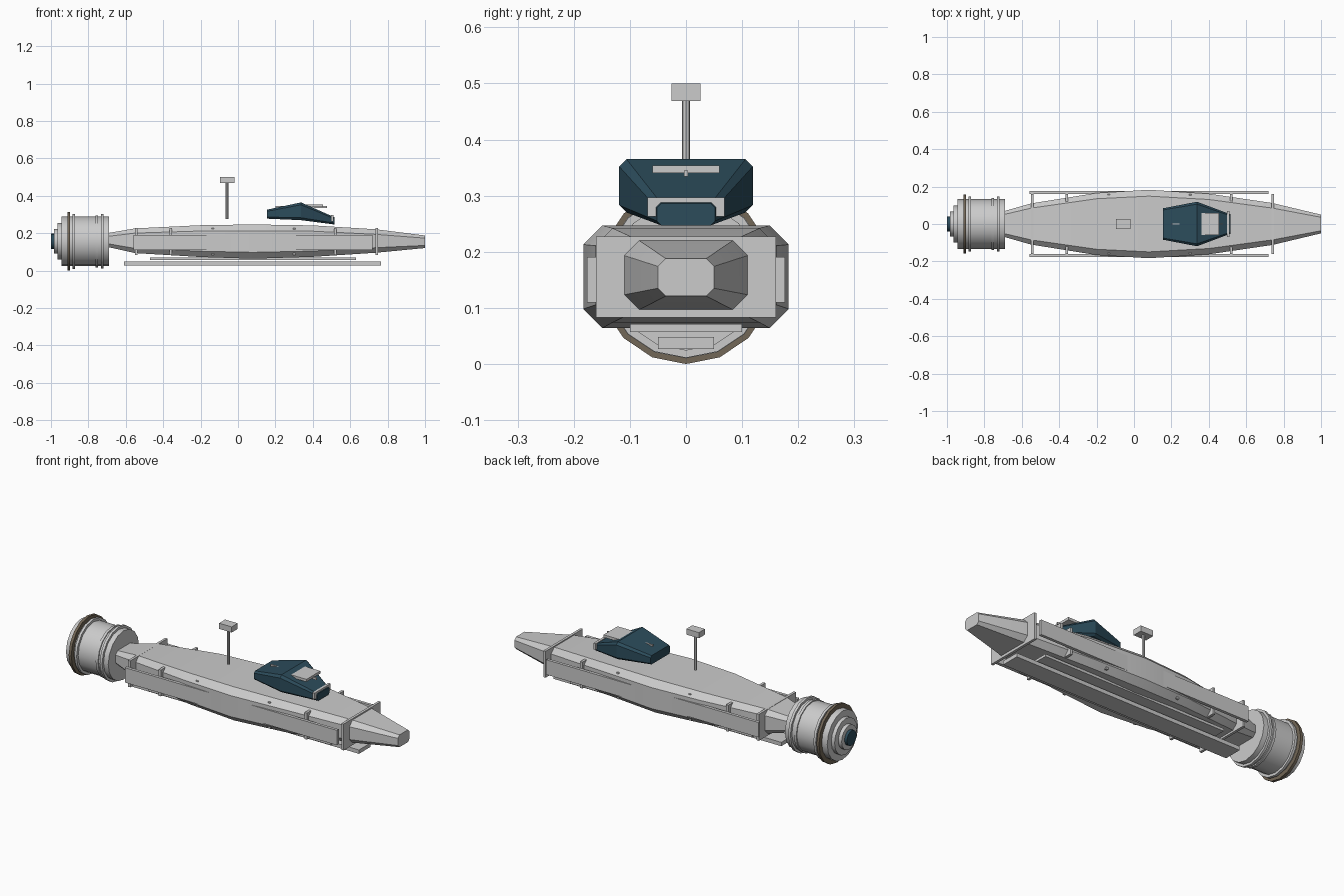
import bpy, bmesh, math
from mathutils import Vector

if "Cube" in bpy.data.objects:
    bpy.data.objects.remove(bpy.data.objects["Cube"])


def material(name, rgb):
    m = bpy.data.materials.new(name)
    m.diffuse_color = (*rgb, 1)
    m.use_nodes = True
    m.node_tree.nodes["Principled BSDF"].inputs["Base Color"].default_value = m.diffuse_color
    return m


BLUE = material("dark_blue", (0.025, 0.072, 0.105))
BROWN = material("brown", (0.17, 0.135, 0.095))


def finish(name, bm, mat=None, smooth=False):
    bmesh.ops.recalc_face_normals(bm, faces=bm.faces)
    me = bpy.data.meshes.new(name)
    bm.to_mesh(me)
    bm.free()
    ob = bpy.data.objects.new(name, me)
    bpy.context.collection.objects.link(ob)
    if mat:
        me.materials.append(mat)
    if smooth:
        bpy.ops.object.select_all(action='DESELECT')
        ob.select_set(True)
        bpy.context.view_layer.objects.active = ob
        bpy.ops.object.shade_smooth_by_angle(angle=math.radians(30))
    return ob


def box(name, x0, x1, y0, y1, z0, z1, mat=None):
    bm = bmesh.new()
    bmesh.ops.create_cube(bm, size=1)
    bmesh.ops.scale(bm, vec=Vector((x1 - x0, y1 - y0, z1 - z0)), verts=bm.verts)
    bmesh.ops.translate(bm, vec=Vector((x0 + x1, y0 + y1, z0 + z1)) / 2, verts=bm.verts)
    return finish(name, bm, mat)


def skin(name, rings, mat=None, smooth=False):
    """Bridge a list of equal-length rings and cap both ends."""
    bm = bmesh.new()
    loops = [[bm.verts.new(p) for p in r] for r in rings]
    n = len(loops[0])
    for a, b in zip(loops, loops[1:]):
        for i in range(n):
            j = (i + 1) % n
            bm.faces.new((a[i], a[j], b[j], b[i]))
    bm.faces.new(loops[0])
    bm.faces.new(loops[-1])
    return finish(name, bm, mat, smooth)


def octagon(x, w, z0, z1, c):
    """Chamfered rectangle across the x axis."""
    return [(x, -w + c, z0), (x, w - c, z0), (x, w, z0 + c), (x, w, z1 - c),
            (x, w - c, z1), (x, -w + c, z1), (x, -w, z1 - c), (x, -w, z0 + c)]


def drum(name, x0, x1, r, mat=None):
    """16-sided disc along x with a vertex at the bottom."""
    rings = [[(x, r * math.sin(i * math.tau / 16), 0.157 + r * math.cos(i * math.tau / 16))
              for i in range(16)] for x in (x0, x1)]
    return skin(name, rings, mat, True)


# Main hull: x, half width, bottom, top, chamfer
skin("hull", [octagon(*s) for s in (
    (-0.69, 0.070, 0.125, 0.202, 0.018),
    (-0.55, 0.110, 0.094, 0.226, 0.025),
    (-0.20, 0.166, 0.073, 0.243, 0.031),
    (0.08, 0.183, 0.064, 0.247, 0.034),
    (0.40, 0.162, 0.074, 0.242, 0.031),
    (0.74, 0.112, 0.096, 0.221, 0.027),
    (1.00, 0.050, 0.121, 0.188, 0.014))], smooth=True)

# Bulkhead frames whose corners poke through the hull
for i, x in enumerate((-0.545, -0.36, -0.135, 0.085, 0.30, 0.52, 0.742)):
    box(f"bulkhead_{i}", x - 0.007, x + 0.007, -0.16, 0.16, 0.083, 0.227)

# Side armour boards
for side, s in (("left", 1), ("right", -1)):
    a, b = sorted((s * 0.16, s * 0.176))
    box(f"side_board_{side}", -0.56, 0.72, a, b, 0.11, 0.191)

# Keel planks
box("upper_keel", -0.47, 0.63, -0.10, 0.10, 0.057, 0.071)
box("lower_keel", -0.61, 0.765, -0.05, 0.05, 0.027, 0.048)

# Engine drum, bands and stepped nozzle
drum("engine_body", -0.945, -0.69, 0.133)
for i, (x, r) in enumerate(((-0.878, 0.147), (-0.755, 0.139), (-0.725, 0.146))):
    drum(f"engine_band_{i}", x - 0.007, x + 0.007, r)
drum("engine_brown_band", -0.912, -0.897, 0.157, BROWN)
drum("nozzle_outer", -0.965, -0.945, 0.098)
drum("nozzle_inner", -0.985, -0.965, 0.066)
drum("nozzle_glow", -1.0, -0.985, 0.041, BLUE)

# Bridge
skin("bridge", [octagon(*s) for s in (
    (0.155, 0.084, 0.278, 0.326, 0.009),
    (0.337, 0.119, 0.270, 0.365, 0.013),
    (0.515, 0.052, 0.247, 0.286, 0.008))], BLUE)
box("bridge_collar", 0.497, 0.511, -0.069, 0.069, 0.263, 0.297)
box("bridge_roof_panel", 0.36, 0.455, -0.06, 0.06, 0.340, 0.354)
box("bridge_roof_rod", 0.20, 0.475, -0.004, 0.004, 0.334, 0.345)

# Sensor mast
bm = bmesh.new()
bmesh.ops.create_cone(bm, cap_ends=True, segments=8, radius1=0.0075, radius2=0.0075, depth=0.20)
bmesh.ops.translate(bm, vec=Vector((-0.058, 0, 0.377)), verts=bm.verts)
finish("mast", bm)
box("mast_head", -0.096, -0.02, -0.026, 0.026, 0.469, 0.5)
